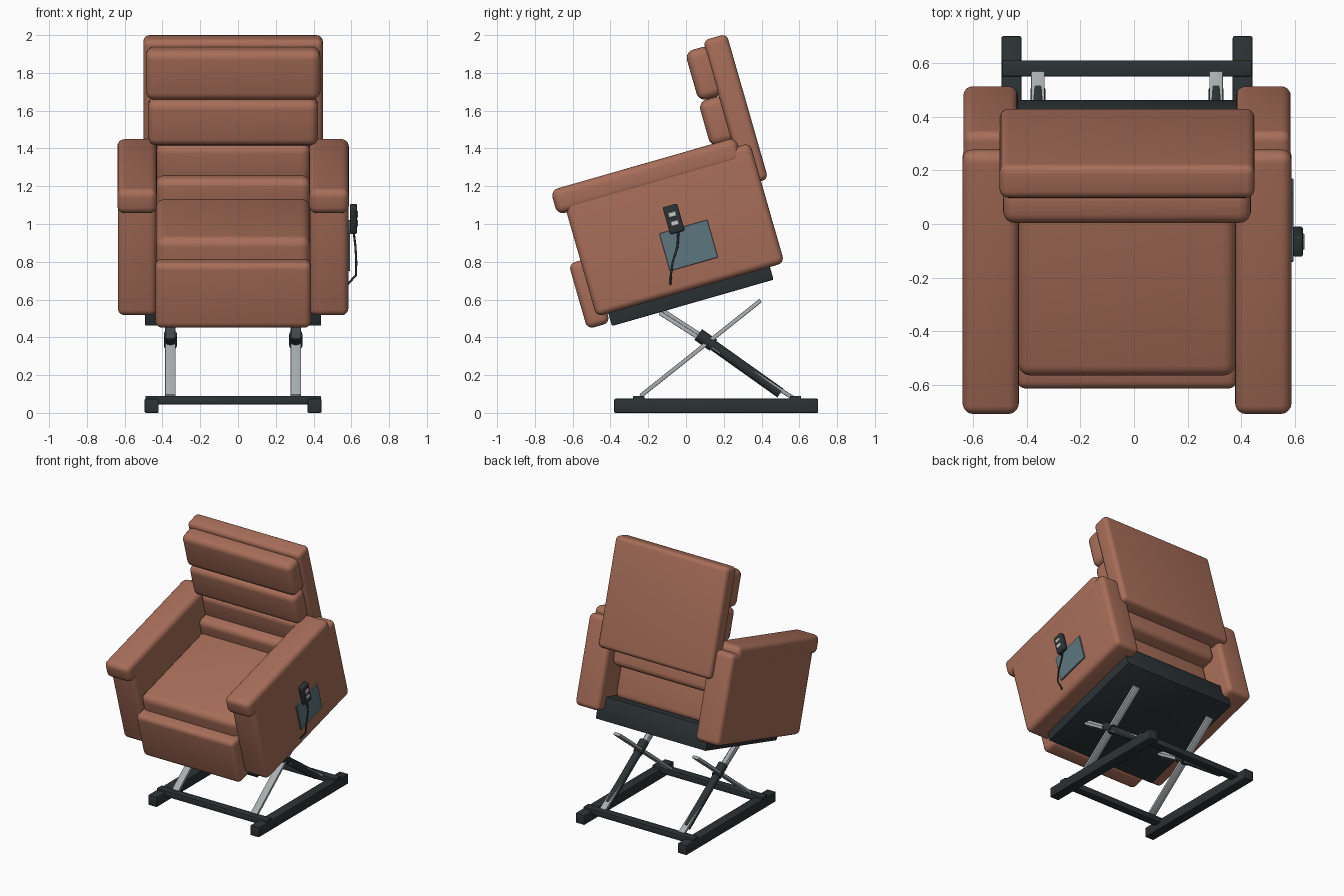
import bpy, bmesh, math
from mathutils import Matrix, Vector

if "Cube" in bpy.data.objects:
    bpy.data.objects.remove(bpy.data.objects["Cube"])

TILT = math.radians(16)          # whole seat assembly leans forward
CX = -0.026                      # mid-plane of the chair
ROT = Matrix.Rotation(TILT, 4, 'X')


def mat(name, rgb):
    m = bpy.data.materials.new(name)
    m.diffuse_color = (*rgb, 1)
    m.use_nodes = True
    m.node_tree.nodes["Principled BSDF"].inputs["Base Color"].default_value = m.diffuse_color
    return m


LEATHER = mat("leather", (0.39, 0.155, 0.10))
DARK = mat("dark_steel", (0.025, 0.033, 0.036))
SILVER = mat("silver_steel", (0.40, 0.43, 0.45))
POCKET = mat("pocket_fabric", (0.11, 0.18, 0.21))
BUTTON = mat("button_grey", (0.65, 0.65, 0.62))


def finish(name, bm, material, matrix):
    me = bpy.data.meshes.new(name)
    bm.to_mesh(me)
    bm.free()
    ob = bpy.data.objects.new(name, me)
    bpy.context.collection.objects.link(ob)
    me.materials.append(material)
    ob.matrix_world = matrix
    bpy.ops.object.select_all(action='DESELECT')
    ob.select_set(True)
    bpy.context.view_layer.objects.active = ob
    bpy.ops.object.shade_smooth_by_angle(angle=math.radians(35))
    return ob


def box(name, x, y, z, material, bevel=0.0, frame=ROT, segs=5):
    """Rounded box from (min, max) ranges, placed in the given frame."""
    bm = bmesh.new()
    bmesh.ops.create_cube(bm, size=1)
    bmesh.ops.scale(bm, verts=bm.verts, vec=(x[1] - x[0], y[1] - y[0], z[1] - z[0]))
    if bevel:
        bmesh.ops.bevel(bm, geom=bm.edges[:], offset=bevel, segments=segs,
                        profile=0.5, affect='EDGES')
    c = Vector((sum(x) / 2, sum(y) / 2, sum(z) / 2))
    return finish(name, bm, material, frame @ Matrix.Translation(c))


def span(half):
    return (CX - half, CX + half)


def bar(name, x, p, q, width, thick, material):
    """Flat bar between two (y, z) points."""
    dy, dz = q[0] - p[0], q[1] - p[1]
    L = math.hypot(dy, dz)
    f = Matrix.Translation((x, p[0], p[1])) @ Matrix.Rotation(math.atan2(dz, dy), 4, 'X')
    box(name, (-width / 2, width / 2), (0, L), (-thick / 2, thick / 2), material, 0.004, f, 2)


def rod(name, x, p, q, r, material):
    """Cylinder between two (y, z) points."""
    a, b = Vector((x, *p)), Vector((x, *q))
    bm = bmesh.new()
    bmesh.ops.create_cone(bm, cap_ends=True, segments=24, radius1=r, radius2=r,
                          depth=(b - a).length)
    f = Matrix.Translation((a + b) / 2) @ (b - a).to_track_quat('Z', 'Y').to_matrix().to_4x4()
    finish(name, bm, material, f)


# --- floor frame and lift linkage (not tilted) ---
I = Matrix.Identity(4)
for s, side in ((-1, "left"), (1, "right")):
    xc = CX + s * 0.431
    box(f"floor_rail_{side}", (xc - 0.037, xc + 0.037), (-0.38, 0.70), (0, 0.075), DARK, 0.006, I, 2)
    xb = CX + s * 0.332
    bar(f"front_lift_bar_{side}", xb, (-0.24, 0.09), (0.395, 0.595), 0.055, 0.022, SILVER)
    bar(f"rear_lift_bar_{side}", xb, (0.565, 0.08), (-0.14, 0.53), 0.05, 0.022, SILVER)
    rod(f"actuator_body_{side}", xb, (0.50, 0.105), (0.085, 0.40), 0.028, DARK)
    rod(f"actuator_collar_{side}", xb, (0.145, 0.358), (0.065, 0.415), 0.035, DARK)
    rod(f"actuator_rod_{side}", xb, (0.085, 0.40), (-0.13, 0.54), 0.016, SILVER)
for name, y in (("front", -0.25), ("rear", 0.58)):
    box(f"floor_crossbar_{name}", span(0.465), (y - 0.03, y + 0.03), (0.045, 0.09), DARK, 0.005, I, 2)

# --- seat assembly (tilted frame) ---
box("seat_platform", span(0.466), (-0.25, 0.64), (0.55, 0.72), DARK, 0.006, segs=2)
box("seat", span(0.407), (-0.30, 0.55), (0.70, 1.047), LEATHER, 0.05)
box("footrest", span(0.412), (-0.38, -0.255), (0.57, 0.93), LEATHER, 0.035)
for s, side in ((-1, "left"), (1, "right")):
    xc = CX + s * 0.508
    box(f"arm_{side}", (xc - 0.102, xc + 0.102), (-0.315, 0.72), (0.62, 1.28), LEATHER, 0.035)
    box(f"arm_pad_{side}", (xc - 0.105, xc + 0.105), (-0.365, 0.655), (1.195, 1.33), LEATHER, 0.04)

# --- backrest ---
box("back_panel", span(0.475), (0.63, 0.76), (1.07, 1.87), LEATHER, 0.032)
for name, half, y0, z0, z1 in (("head", 0.462, 0.52, 1.565, 1.838),
                               ("upper_back", 0.45, 0.515, 1.315, 1.565),
                               ("lower_back", 0.407, 0.53, 1.10, 1.32),
                               ("lumbar", 0.407, 0.45, 0.95, 1.155)):
    box(f"{name}_cushion", span(half), (y0, 0.66), (z0, z1), LEATHER, 0.045)

# --- side pocket, hand control and cable ---
box("side_pocket", (0.57, 0.594), (0.125, 0.39), (0.745, 0.952), POCKET, 0.002, segs=1)
box("hand_control", (0.592, 0.63), (0.18, 0.26), (0.93, 1.08), DARK, 0.01, segs=3)
for i, z in enumerate((0.982, 1.03)):
    box(f"control_button_{i}", (0.62, 0.635), (0.198, 0.242), (z - 0.014, z + 0.014), BUTTON, 0.003, segs=1)

cu = bpy.data.curves.new("control_cable", 'CURVE')
cu.dimensions = '3D'
cu.bevel_depth = 0.006
cu.bevel_resolution = 2
sp = cu.splines.new('POLY')
pts = [(0.612, -0.04, 0.96), (0.622, -0.045, 0.88), (0.626, -0.07, 0.80),
       (0.625, -0.08, 0.73), (0.58, -0.083, 0.68)]
sp.points.add(len(pts) - 1)
for p, c in zip(sp.points, pts):
    p.co = (*c, 1)
cable = bpy.data.objects.new("control_cable", cu)
cu.materials.append(DARK)
bpy.context.collection.objects.link(cable)
